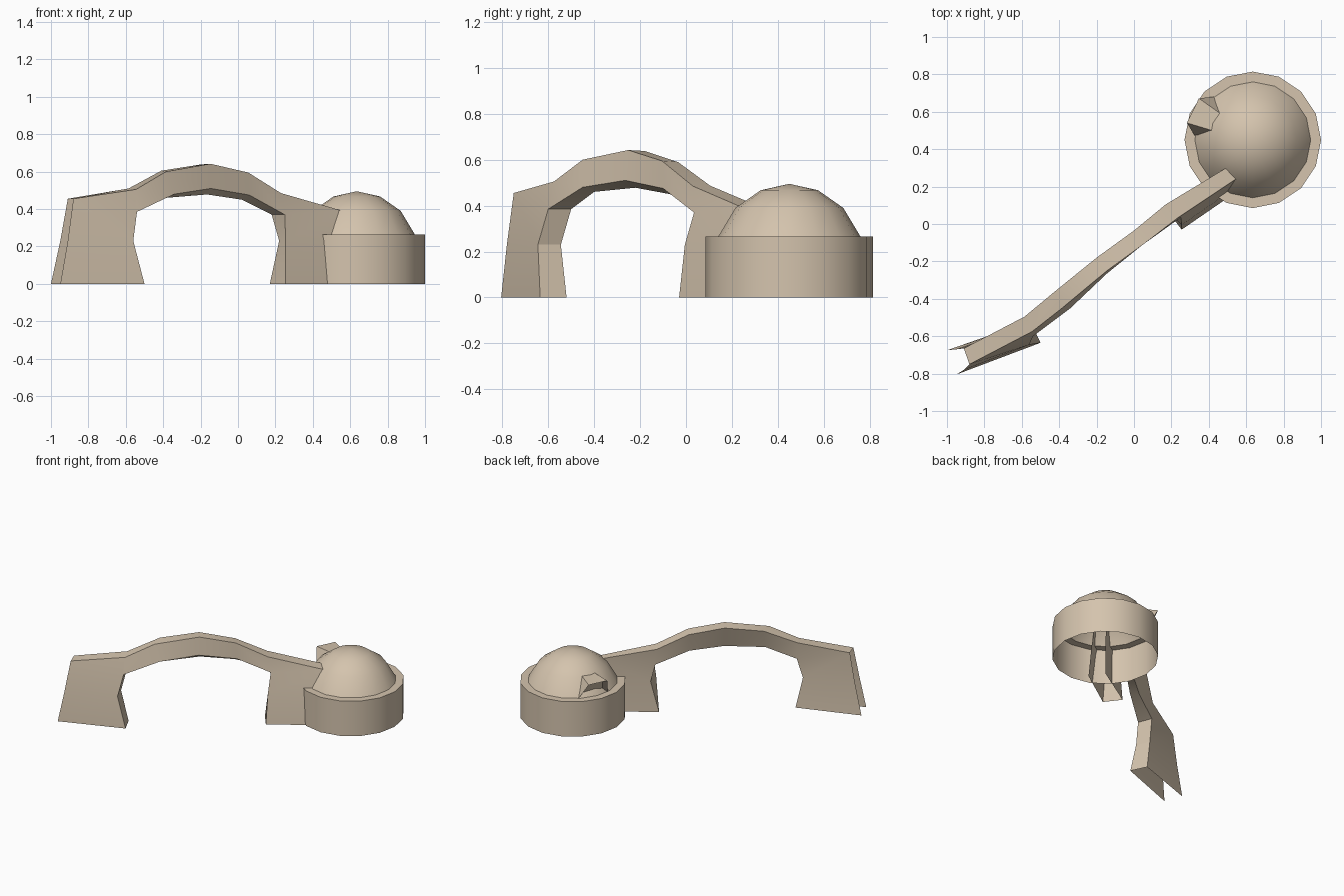
import bpy
import bmesh
from math import radians, pi, cos, sin
from mathutils import Vector

cube = bpy.data.objects.get("Cube")
if cube:
    bpy.data.objects.remove(cube, do_unlink=True)

# One sandy plaster colour for the whole building
plaster = bpy.data.materials.new("sand_plaster")
plaster.use_nodes = True
colour = (0.66, 0.55, 0.42, 1)
plaster.diffuse_color = colour
shader = next(n for n in plaster.node_tree.nodes if n.type == 'BSDF_PRINCIPLED')
shader.inputs["Base Color"].default_value = colour
shader.inputs["Roughness"].default_value = 0.9

CENTRE = Vector((0.635, 0.45, 0))
SIDES = 16


def finish(name, bm, angle):
    """Turn a bmesh into a named object, smooth below the given edge angle."""
    mesh = bpy.data.meshes.new(name)
    bm.to_mesh(mesh)
    bm.free()
    mesh.materials.append(plaster)
    for poly in mesh.polygons:
        poly.use_smooth = True
    mesh.set_sharp_from_angle(angle=radians(angle))
    obj = bpy.data.objects.new(name, mesh)
    bpy.context.collection.objects.link(obj)
    return obj


def lathe(name, profile, angle):
    """Revolve a (radius, height) profile around the hut axis."""
    bm = bmesh.new()
    rings = []
    for radius, height in profile:
        ring = []
        for i in range(SIDES):
            turn = 2 * pi * i / SIDES
            offset = Vector((radius * cos(turn), radius * sin(turn), height))
            ring.append(bm.verts.new(CENTRE + offset))
        rings.append(ring)
    for low, high in zip(rings, rings[1:]):
        for i in range(SIDES):
            j = (i + 1) % SIDES
            bm.faces.new((low[i], low[j], high[j], high[i]))
    bmesh.ops.remove_doubles(bm, verts=bm.verts, dist=0.0005)
    finish(name, bm, angle)


# Hut: open drum with a flat ledge, and a dome standing on the ledge
lathe("hut_drum", [(0.365, 0), (0.365, 0.265), (0.31, 0.265)], 30)
lathe("hut_dome", [(0.31, 0.265), (0.235, 0.39), (0.125, 0.467), (0, 0.495)], 60)


def dormer():
    """Overhanging window hood with splayed cheeks and a recessed opening."""
    out = Vector((cos(radians(154)), sin(radians(154)), 0))
    side = Vector((-out.y, out.x, 0))
    bm = bmesh.new()

    def pair(reach, half, height):
        base = CENTRE + out * reach + Vector((0, 0, height))
        return [bm.verts.new(base + side * half * s) for s in (-1, 1)]

    tip = pair(0.19, 0.046, 0.395)
    brow = pair(0.356, 0.073, 0.385)
    foot = pair(0.29, 0.115, 0.265)
    bm.faces.new((tip[0], brow[0], brow[1], tip[1]))
    front = bm.faces.new((brow[0], foot[0], foot[1], brow[1]))
    bm.faces.new((tip[0], foot[0], brow[0]))
    bm.faces.new((tip[1], brow[1], foot[1]))
    bm.normal_update()
    bmesh.ops.inset_region(bm, faces=[front], thickness=0.025)
    bmesh.ops.translate(bm, verts=front.verts, vec=out * -0.03)
    finish("dormer_window", bm, 20)


dormer()

# Bridge wall: each side has a top line, an arch line and two end lines
front_side = dict(
    top=[(-.88, -.75, .455), (-.545, -.575, .505), (-.385, -.45, .6),
         (-.147, -.252, .642), (.055, -.105, .595), (.23, .03, .485),
         (.56, .25, .39)],
    arch=[(-.5, -.635, 0), (-.56, -.645, .23), (-.54, -.6, .385),
          (-.34, -.45, .48), (-.145, -.265, .51), (.06, -.1, .475),
          (.25, .035, .37), (.255, -.005, .23), (.255, -.03, 0)],
    outer_end=[(-.95, -.805, 0), (-.91, -.78, .23)],
    hut_end=[(.56, .18, 0), (.55, .2, .23)])
back_side = dict(
    top=[(-.91, -.665, .455), (-.585, -.495, .51), (-.41, -.35, .605),
         (-.2, -.18, .638), (0, -.035, .59), (.17, .105, .487),
         (.51, .31, .4)],
    arch=[(-.555, -.52, 0), (-.6, -.545, .23), (-.58, -.5, .385),
          (-.385, -.4, .46), (-.165, -.22, .478), (.02, -.07, .45),
          (.18, .11, .37), (.22, .11, .23), (.17, .08, 0)],
    outer_end=[(-1, -.675, 0), (-.95, -.67, .23)],
    hut_end=[(.49, .28, 0), (.5, .29, .23)])


def wall_sheet(bm, lines):
    """Build one side sheet of the wall and return its vertices by line."""
    v = {key: [bm.verts.new(p) for p in pts] for key, pts in lines.items()}
    top, arch = v["top"], v["arch"]
    # span above the opening
    for i in range(1, 5):
        bm.faces.new((top[i], top[i + 1], arch[i + 2], arch[i + 1]))
    # legs at both ends, each a lower and an upper panel
    legs = ((v["outer_end"], arch[:3], top[:2]),
            (v["hut_end"], arch[:-4:-1], top[:-3:-1]))
    for (end_foot, end_mid), (foot, mid, spring), (end_top, inner_top) in legs:
        bm.faces.new((end_foot, foot, mid, end_mid))
        bm.faces.new((end_mid, mid, spring, inner_top, end_top))
    return v


def bridge_wall():
    bm = bmesh.new()
    front, back = wall_sheet(bm, front_side), wall_sheet(bm, back_side)
    # walkway on top and lining of the arch; ends and feet stay open
    for key in ("top", "arch"):
        for i in range(len(front[key]) - 1):
            bm.faces.new((front[key][i], front[key][i + 1],
                          back[key][i + 1], back[key][i]))
    bmesh.ops.recalc_face_normals(bm, faces=bm.faces)
    finish("bridge_wall", bm, 25)


bridge_wall()
